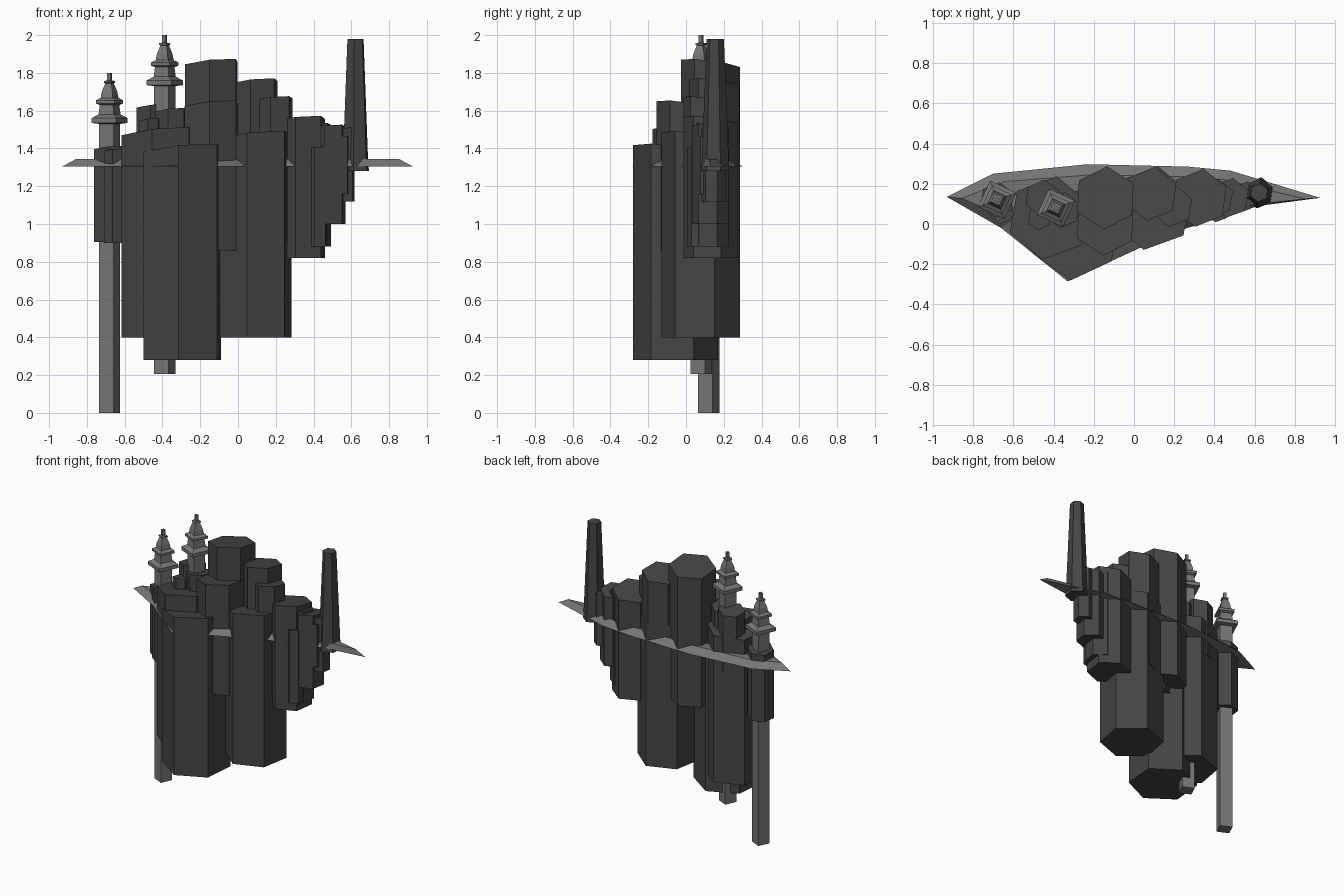
import bpy, bmesh
from math import sin, cos, radians

cube = bpy.data.objects.get("Cube")
if cube:
    bpy.data.objects.remove(cube)


def make_material(name, value):
    mat = bpy.data.materials.new(name)
    mat.use_nodes = True
    colour = (value, value, value, 1)
    mat.diffuse_color = colour
    mat.node_tree.nodes["Principled BSDF"].inputs["Base Color"].default_value = colour
    return mat


ROCK = make_material("dark basalt", 0.06)
STONE = make_material("grey stone", 0.18)


def finish(name, bm, mat):
    bmesh.ops.recalc_face_normals(bm, faces=bm.faces)
    mesh = bpy.data.meshes.new(name)
    bm.to_mesh(mesh)
    bm.free()
    mesh.materials.append(mat)
    obj = bpy.data.objects.new(name, mesh)
    bpy.context.collection.objects.link(obj)
    return obj


def lathe(name, x, y, sides, turn, profile, mat, slope=(0, 0)):
    """Stack regular polygons of (height, radius); the last ring may be tilted."""
    bm = bmesh.new()
    rings = []
    for i, (z, r) in enumerate(profile):
        tilt = slope if i == len(profile) - 1 else (0, 0)
        ring = []
        for k in range(sides):
            a = radians(turn + 360 * k / sides)
            dx, dy = r * cos(a), r * sin(a)
            ring.append(bm.verts.new((x + dx, y + dy, z + tilt[0] * dx + tilt[1] * dy)))
        rings.append(ring)
    for low, high in zip(rings, rings[1:]):
        for k in range(sides):
            n = (k + 1) % sides
            bm.faces.new((low[k], low[n], high[n], high[k]))
    bm.faces.new(rings[0])
    bm.faces.new(rings[-1])
    return finish(name, bm, mat)


# Hexagonal rock columns: name, x, y, radius, turn, bottom, top
columns = [
    ("front_column", -.295, -.055, .226, 25, .28, 1.39),
    ("centre_column", .085, .078, .21, 20, .40, 1.46),
    ("left_column", -.42, .03, .21, 20, .40, 1.48),
    ("middle_column", -.143, 0, .157, 27, .86, 1.63),
    ("tallest_column", -.142, .13, .157, 27, .9, 1.85),
    ("back_column", .085, .15, .135, 22, .9, 1.75),
    ("inner_column", .19, .09, .105, 20, .9, 1.66),
    ("right_column_large", .325, .13, .145, 22, .82, 1.55),
    ("right_column_medium", .40, .13, .097, 20, .88, 1.52),
    ("right_column_small", .475, .13, .1, 20, 1.0, 1.51),
    ("right_column_edge", .555, .145, .067, 20, 1.12, 1.50),
    ("right_front_column", .415, .07, .062, 20, .88, 1.40),
    ("right_front_stub", .55, .10, .038, 20, 1.16, 1.46),
    ("far_left_column", -.68, .12, .088, 22, .905, 1.40),
    ("left_shoulder_column", -.655, .06, .06, 22, .90, 1.39),
    ("upper_left_column", -.455, .13, .09, 25, 1.2, 1.62),
    ("upper_left_stub", -.47, .03, .06, 25, 1.2, 1.55),
    ("upper_mid_column", -.355, .07, .09, 20, 1.2, 1.60),
]
for name, x, y, r, turn, bottom, top in columns:
    lathe(name, x, y, 6, turn, [(bottom, r), (top, r)], ROCK, slope=(.1, -.13))

# Tapered obelisk on the right
lathe("obelisk", .622, .155, 6, 22, [(1.28, .078), (1.31, .073), (1.98, .046)], ROCK)

# Twin square towers sharing one profile
tower = [(0, .06), (1.53, .06), (1.535, .102), (1.56, .102), (1.58, .062),
         (1.63, .055), (1.638, .077), (1.655, .077), (1.668, .05), (1.70, .044),
         (1.745, .024), (1.748, .031), (1.757, .031), (1.76, .014), (1.80, .014)]
for name, x, y, lift in (("left_tower", -.68, .12, 0), ("right_tower", -.388, .08, .205)):
    lathe(name, x, y, 4, 20, [(z + lift * (1 if i == 0 else .976), r)
                              for i, (z, r) in enumerate(tower)], STONE)

# Thin ground sheet: low mound with pointed ends
outline = [(-.93, .135), (-.66, -.02), (-.33, -.285), (.2, -.04), (.62, .09),
           (.925, .13), (.48, .265), (.27, .285), (-.23, .297), (-.7, .25)]
bm = bmesh.new()
rim = [bm.verts.new((x, y, 1.305)) for x, y in outline]
crown = [bm.verts.new((x * .92, .11 + (y - .11) * .72, 1.345)) for x, y in outline]
for k in range(len(rim)):
    n = (k + 1) % len(rim)
    bm.faces.new((rim[k], rim[n], crown[n], crown[k]))
bm.faces.new(crown)
bm.faces.new(rim)
finish("ground_sheet", bm, STONE)
